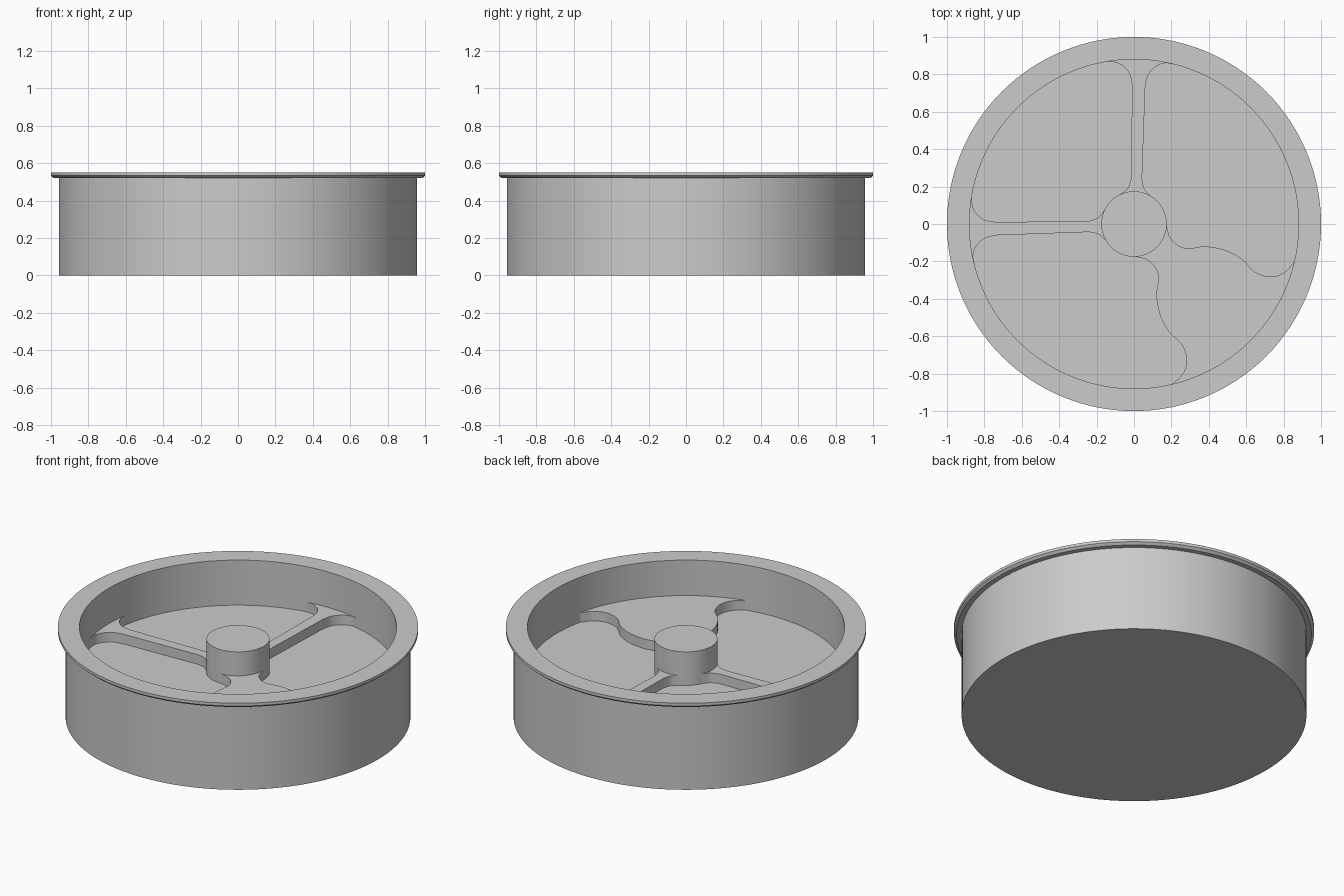
import bpy, bmesh, math
from mathutils import Vector

cube = bpy.data.objects.get("Cube")
if cube:
    bpy.data.objects.remove(cube, do_unlink=True)

# Single matte grey
grey = bpy.data.materials.new("plain_grey")
grey.use_nodes = True
colour = (0.6, 0.6, 0.6, 1)
grey.diffuse_color = colour
grey.node_tree.nodes["Principled BSDF"].inputs["Base Color"].default_value = colour

FLOOR, RIB_TOP, HUB_TOP, TOP = 0.274, 0.333, 0.48, 0.55
BURIED = FLOOR - 0.02          # ribs and hub sink slightly into the floor
WALL = 0.88
SEGMENTS = 128


def finish(name, bm):
    bmesh.ops.recalc_face_normals(bm, faces=bm.faces)
    mesh = bpy.data.meshes.new(name)
    bm.to_mesh(mesh)
    bm.free()
    mesh.materials.append(grey)
    obj = bpy.data.objects.new(name, mesh)
    bpy.context.collection.objects.link(obj)
    bpy.ops.object.select_all(action="DESELECT")
    obj.select_set(True)
    bpy.context.view_layer.objects.active = obj
    bpy.ops.object.shade_smooth_by_angle(angle=math.radians(30))
    return obj


def lathe(name, profile):
    bm = bmesh.new()
    verts = [bm.verts.new((r, 0, z)) for r, z in profile]
    edges = [bm.edges.new(pair) for pair in zip(verts, verts[1:])]
    bmesh.ops.spin(bm, geom=verts + edges, cent=(0, 0, 0), axis=(0, 0, 1),
                   angle=math.tau, steps=SEGMENTS, use_duplicate=False)
    bmesh.ops.remove_doubles(bm, verts=bm.verts, dist=1e-4)
    return finish(name, bm)


def prism(name, outline, z0, z1):
    bm = bmesh.new()
    face = bm.faces.new([bm.verts.new((x, y, z0)) for x, y in outline])
    ext = bmesh.ops.extrude_face_region(bm, geom=[face], use_keep_orig=True)
    moved = [v for v in ext["geom"] if isinstance(v, bmesh.types.BMVert)]
    bmesh.ops.translate(bm, verts=moved, vec=(0, 0, z1 - z0))
    return finish(name, bm)


def smooth_path(points, steps=6):
    """Rounded curve through the given points."""
    p = [Vector(q) for q in points]
    p = [2 * p[0] - p[1]] + p + [2 * p[-1] - p[-2]]
    out = []
    for a, b, c, d in zip(p, p[1:], p[2:], p[3:]):
        for i in range(steps):
            t = i / steps
            out.append(0.5 * (2 * b + (c - a) * t + (2 * a - 5 * b + 4 * c - d) * t ** 2
                              + (3 * b - a - 3 * c + d) * t ** 3))
    return [tuple(q) for q in out] + [tuple(points[-1])]


def wall_arc(start, end, steps=24):
    """Arc buried in the wall, joining two outline ends."""
    a, b = (math.atan2(q[1], q[0]) for q in (start, end))
    r = WALL + 0.015
    return [(r * math.cos(a + (b - a) * i / steps), r * math.sin(a + (b - a) * i / steps))
            for i in range(steps + 1)]


def mirror(points):
    """Mirror across the diagonal the plate is symmetric about."""
    return [(-y, -x) for x, y in points]


# Pan with flanged, chamfered rim and sunken floor
lathe("pan_body", [(0, 0), (0.957, 0), (0.957, 0.52), (0.985, 0.52), (1, 0.533),
                   (1, TOP), (WALL, TOP), (WALL, FLOOR), (0, FLOOR)])

# Central boss
lathe("center_hub", [(0, BURIED), (0.175, BURIED), (0.175, HUB_TOP), (0, HUB_TOP)])

# Two thin ribs with flared ends
right = smooth_path([(0.085, 0.153), (0.055, 0.19), (0.043, 0.24)]) + smooth_path(
    [(0.06, 0.73), (0.075, 0.795), (0.115, 0.84), (0.165, 0.86), (0.215, 0.853)])
left = smooth_path([(-0.075, 0.158), (-0.035, 0.19), (-0.016, 0.24)]) + smooth_path(
    [(-0.01, 0.74), (-0.025, 0.805), (-0.06, 0.845), (-0.1, 0.864), (-0.145, 0.868)])
rib = [(0.04, 0.1)] + right + wall_arc(right[-1], left[-1]) + left[::-1] + [(-0.03, 0.1)]
prism("back_rib", rib, BURIED, RIB_TOP)
prism("right_rib", mirror(rib), BURIED, RIB_TOP)

# Broad raised web with wavy sides
wave = smooth_path([(0, -0.172), (0.075, -0.195), (0.12, -0.245), (0.13, -0.3),
                    (0.12, -0.38), (0.14, -0.49), (0.19, -0.58), (0.255, -0.645),
                    (0.282, -0.73), (0.258, -0.805), (0.2, -0.857)])
other = mirror(wave)
web = [(0, -0.1)] + wave + wall_arc(wave[-1], other[-1]) + other[::-1] + [(0.1, 0)]
prism("wavy_web", web, BURIED, RIB_TOP)
